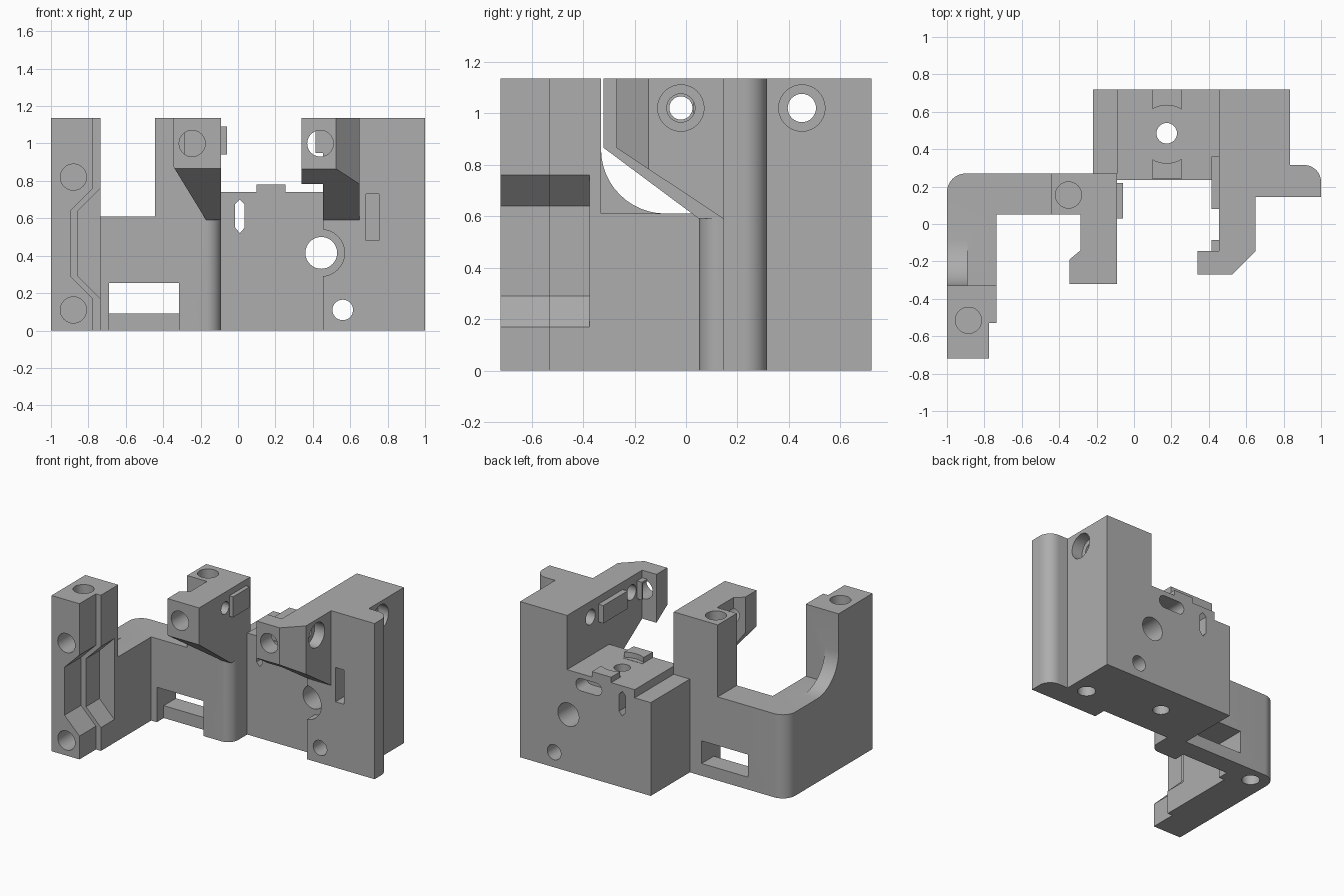
import bpy, bmesh, math
from mathutils import Vector

cube = bpy.data.objects.get("Cube")
if cube:
    bpy.data.objects.remove(cube, do_unlink=True)

grey = bpy.data.materials.new("plain grey")
grey.use_nodes = True
grey.diffuse_color = (0.42, 0.42, 0.42, 1)
grey.node_tree.nodes["Principled BSDF"].inputs["Base Color"].default_value = grey.diffuse_color

H = 1.135  # overall height


def place(axis, a, b, c):
    return Vector({"x": (c, a, b), "y": (a, c, b), "z": (a, b, c)}[axis])


def prism(name, pts, axis, lo, hi):
    """Extrude a closed profile along one axis."""
    bm = bmesh.new()
    ends = [[bm.verts.new(place(axis, a, b, c)) for a, b in pts] for c in (lo, hi)]
    bm.faces.new(ends[0])
    bm.faces.new(ends[1])
    n = len(pts)
    for i in range(n):
        j = (i + 1) % n
        bm.faces.new((ends[0][i], ends[0][j], ends[1][j], ends[1][i]))
    bmesh.ops.recalc_face_normals(bm, faces=bm.faces)
    mesh = bpy.data.meshes.new(name)
    bm.to_mesh(mesh)
    bm.free()
    ob = bpy.data.objects.new(name, mesh)
    bpy.context.collection.objects.link(ob)
    mesh.materials.append(grey)
    return ob


def rect(a0, a1, b0, b1):
    return [(a0, b0), (a1, b0), (a1, b1), (a0, b1)]


def arc(a, b, r, start, end, n=12):
    angles = [math.radians(start + (end - start) * i / n) for i in range(n + 1)]
    return [(a + r * math.cos(t), b + r * math.sin(t)) for t in angles]


def block(name, x0, x1, y0, y1, z0, z1):
    return prism(name, rect(x0, x1, y0, y1), "z", z0, z1)


def hole(axis, a, b, r, lo, hi):
    return prism("cutter", arc(a, b, r, 0, 360, 32)[:-1], axis, lo, hi)


def combine(base, tools, operation):
    """Apply booleans one by one and discard the tools."""
    for tool in tools:
        tool.hide_render = True
        mod = base.modifiers.new("bool", "BOOLEAN")
        mod.operation, mod.solver, mod.object = operation, "EXACT", tool
        dg = bpy.context.evaluated_depsgraph_get()
        dg.update()
        mesh = bpy.data.meshes.new_from_object(base.evaluated_get(dg))
        base.modifiers.clear()
        base.data = mesh
        bpy.data.objects.remove(tool, do_unlink=True)
    return base


def post_profile(right):
    """Post outline with a sloped pocket in its inner side."""
    deep = right - 0.12
    return [(-1, 0), (right, 0), (right, 0.17), (deep, 0.29),
            (deep, 0.64), (right, 0.76), (right, H), (-1, H)]


# left bracket: low L-shaped wall with rounded corners
wall = [(-1, -0.36), (-0.735, -0.36), (-0.735, 0.05)]
wall += arc(-0.17, 0.13, 0.08, -90, 0) + [(-0.09, 0.27)] + arc(-0.9, 0.17, 0.1, 90, 180)
left = prism("left_bracket", wall, "z", 0, 0.61)

# middle column and its forward arm with sloped underside
arm = prism("arm", [(-0.445, 0.05), (-0.285, 0.05), (-0.285, -0.14), (-0.345, -0.19),
                    (-0.345, -0.32), (-0.09, -0.32), (-0.09, 0.27), (-0.445, 0.27)],
            "z", 0.59, H)
combine(arm, [
    prism("cutter", [(-0.4, 0.5), (0.05, 0.5), (0.05, 0.59), (-0.4, 0.925)], "x", -0.5, 0),
    prism("cutter", [(-0.36, 0.5), (-0.17, 0.5), (-0.17, 0.59), (-0.36, 0.9)], "y", -0.4, 0.05),
], "DIFFERENCE")

# front post, its pocketed sections, and the fillet down to the wall
fillet = [(-0.35, 0.59), (-0.35, 0.86)] + arc(-0.08, 0.86, 0.25, 180, 270) + [(-0.08, 0.59)]
combine(left, [
    arm,
    prism("post_front", post_profile(-0.775), "y", -0.72, -0.53),
    prism("post_middle", post_profile(-0.735), "y", -0.53, -0.375),
    block("post_back", -1, -0.735, -0.375, -0.33, 0, H),
    prism("post_fillet", fillet, "x", -1, -0.89),
    block("arm_tab", -0.1, -0.06, 0.03, 0.22, 0.94, 1.09),
], "UNION")

# window with a thin sill, and screw holes
combine(left, [
    block("cutter", -0.69, -0.315, 0, 0.4, 0.09, 0.255),
    block("cutter", -0.69, -0.315, 0, 0.13, -0.1, 0.2),
    hole("y", -0.88, 0.82, 0.07, -0.8, -0.45),
    hole("y", -0.88, 0.11, 0.07, -0.8, -0.45),
    hole("z", -0.885, -0.515, 0.07, 0.95, 1.2),
    hole("z", -0.87, 0.16, 0.06, -0.1, 0.2),
    hole("z", -0.35, 0.155, 0.07, 0.9, 1.2),
    hole("y", -0.245, 1.0, 0.07, -0.4, -0.1),
    hole("x", -0.02, 1.02, 0.045, -0.4, 0),
], "DIFFERENCE")

# right block: tall column with a rounded side rail
tall = [(0.455, 0.145), (1, 0.145)] + arc(0.91, 0.225, 0.09, 0, 90)
tall += [(0.835, 0.315), (0.835, 0.72), (0.455, 0.72)]
right = prism("right_block", tall, "z", 0, H)

# forward bracket with a sloped underside
bracket = prism("bracket", [(0.455, 0.2), (0.455, -0.145), (0.34, -0.145), (0.34, -0.27),
                            (0.525, -0.27), (0.65, -0.145), (0.65, 0.2)], "z", 0.59, H)
combine(bracket, [prism("cutter", [(-0.4, 0.5), (0.145, 0.5), (0.145, 0.59), (-0.4, 0.951)],
                        "x", 0.2, 0.8)], "DIFFERENCE")

# low shelf with a step, saddle nubs, and tabs on the column
nubs = [block("nub", 0.1, 0.255, y, y + 0.12, 0.72, 0.78) for y in (0.24, 0.6)]
for nub in nubs:
    combine(nub, [hole("z", 0.175, 0.48, 0.155, 0.742, 0.9)], "DIFFERENCE")
combine(right, [
    bracket,
    block("shelf", -0.09, 0.5, 0.235, 0.72, 0, 0.74),
    block("step", -0.22, -0.05, 0.235, 0.72, 0, 0.68),
    *nubs,
    block("long_tab", 0.415, 0.47, 0.08, 0.36, 0.95, 1.08),
    block("short_tab", 0.415, 0.47, -0.15, -0.085, 0.95, 1.08),
], "UNION")

# slots and screw holes
long_slot = arc(0.34, 0.66, 0.045, -90, 90) + arc(0.22, 0.66, 0.045, 90, 270)
slit = [(0.01, 0.52), (0.035, 0.55), (0.035, 0.675), (0.01, 0.7), (-0.015, 0.675), (-0.015, 0.55)]
combine(right, [
    prism("cutter", long_slot, "y", 0.6, 0.8),
    prism("cutter", slit, "y", 0.1, 0.8),
    block("cutter", 0.685, 0.755, 0.1, 0.35, 0.48, 0.73),
    hole("y", 0.445, 0.415, 0.085, 0, 0.8),
    hole("y", 0.445, 0.415, 0.125, 0, 0.235),
    hole("y", 0.56, 0.11, 0.055, 0, 0.8),
    hole("y", 0.44, 1.0, 0.07, -0.4, -0.1),
    hole("z", 0.175, 0.485, 0.055, -0.1, 0.9),
    hole("z", 0.71, 0.36, 0.06, -0.1, 0.2),
    hole("x", -0.02, 1.02, 0.055, 0.3, 0.8),
    hole("x", -0.02, 1.02, 0.09, 0.57, 0.8),
    hole("x", 0.45, 1.02, 0.055, 0.3, 0.9),
    hole("x", 0.45, 1.02, 0.09, 0.75, 0.9),
], "DIFFERENCE")

# smooth the rounded surfaces, keep edges crisp
bpy.ops.object.select_all(action="DESELECT")
for ob in (left, right):
    ob.select_set(True)
    bpy.context.view_layer.objects.active = ob
bpy.ops.object.shade_smooth_by_angle(angle=math.radians(30))
